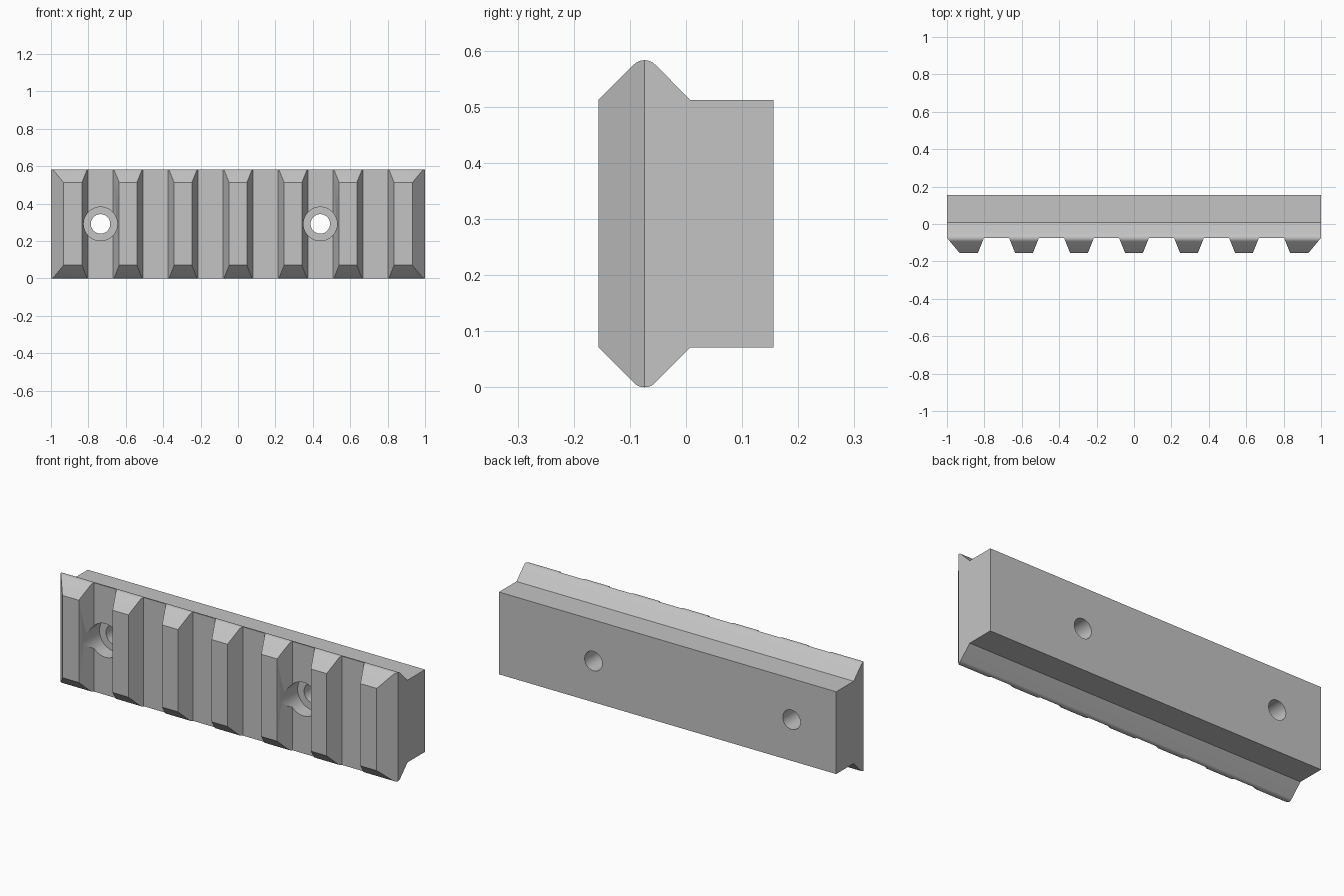
import bpy
import bmesh
from math import sin, cos, pi, radians
from mathutils import Vector

cube = bpy.data.objects.get("Cube")
if cube:
    bpy.data.objects.remove(cube, do_unlink=True)

HEIGHT = 0.583
MID = HEIGHT / 2
FRONT, BACK, RIDGE = -0.156, 0.156, -0.074
HALF_FACE = 0.2205      # half height of the flat faces
PITCH = 0.294           # tooth spacing
BASE, TIP = 0.08, 0.047  # tooth half widths at root and crest

grey = bpy.data.materials.new("grey_metal")
grey.use_nodes = True
grey.diffuse_color = (0.55, 0.55, 0.55, 1)
grey.node_tree.nodes["Principled BSDF"].inputs["Base Color"].default_value = grey.diffuse_color


def finish(name, bm):
    bmesh.ops.recalc_face_normals(bm, faces=bm.faces)
    mesh = bpy.data.meshes.new(name)
    bm.to_mesh(mesh)
    bm.free()
    mesh.materials.append(grey)
    obj = bpy.data.objects.new(name, mesh)
    bpy.context.collection.objects.link(obj)
    return obj


def prism(bm, points, direction):
    face = bm.faces.new([bm.verts.new(p) for p in points])
    out = bmesh.ops.extrude_face_region(bm, geom=[face])
    moved = [v for v in out["geom"] if isinstance(v, bmesh.types.BMVert)]
    bmesh.ops.translate(bm, verts=moved, vec=direction)


# Rail body: T-shaped profile with rounded ridges, mirrored about mid height
r = 0.0266
arc = [(RIDGE + r * cos(a), HEIGHT - MID - r + r * sin(a))
       for a in (pi * 3 / 4 - i * pi / 20 for i in range(11))]
upper = [(FRONT, HALF_FACE)] + arc + [(0.008, HALF_FACE), (BACK, HALF_FACE)]
outline = upper + [(y, -z) for y, z in reversed(upper)]
bm = bmesh.new()
prism(bm, [(-1, y, z + MID) for y, z in outline], Vector((2, 0, 0)))
rail = finish("rail", bm)

# Slots between the teeth, and bevels on both ends
bm = bmesh.new()
far = -0.2
reach = (RIDGE - far) / (RIDGE - FRONT)
flare = (BASE - TIP) * reach
for i in range(-3, 3):
    left, right = i * PITCH + BASE, (i + 1) * PITCH - BASE
    slot = [(left, RIDGE), (right, RIDGE), (right + flare, far), (left - flare, far)]
    prism(bm, [(x, y, -0.1) for x, y in slot], Vector((0, 0, 0.8)))
for side in (-1, 1):
    bevel = [(1, RIDGE), (1.1, RIDGE), (1.1, far), (1 - 0.068 * reach, far)]
    prism(bm, [(side * x, y, -0.1) for x, y in bevel], Vector((0, 0, 0.8)))
slot_cutter = finish("slot_cutter", bm)

# Counterbored screw holes: stepped profile spun round the y axis
bm = bmesh.new()
for x in (-0.735, 0.44):
    steps = [(0, -0.3), (0.09, -0.3), (0.09, 0.005), (0.052, 0.005), (0.052, 0.3), (0, 0.3)]
    verts = [bm.verts.new((x + rad, y, MID)) for rad, y in steps]
    edges = [bm.edges.new(pair) for pair in zip(verts, verts[1:])]
    bmesh.ops.spin(bm, geom=verts + edges, cent=(x, 0, MID), axis=(0, 1, 0),
                   angle=2 * pi, steps=48, use_duplicate=False)
bmesh.ops.remove_doubles(bm, verts=bm.verts, dist=0.0001)
hole_cutter = finish("hole_cutter", bm)

# Cut, bake the result and drop the cutters
for cutter in (slot_cutter, hole_cutter):
    cutter.hide_render = True
    mod = rail.modifiers.new(cutter.name, 'BOOLEAN')
    mod.operation = 'DIFFERENCE'
    mod.solver = 'EXACT'
    mod.object = cutter
graph = bpy.context.evaluated_depsgraph_get()
baked = bpy.data.meshes.new_from_object(rail.evaluated_get(graph))
rail.modifiers.clear()
rail.data = baked
for cutter in (slot_cutter, hole_cutter):
    bpy.data.objects.remove(cutter, do_unlink=True)

# Smooth the ridges and bores, keep the machined edges crisp
bpy.ops.object.select_all(action='DESELECT')
rail.select_set(True)
bpy.context.view_layer.objects.active = rail
bpy.ops.object.shade_smooth_by_angle(angle=radians(25))
